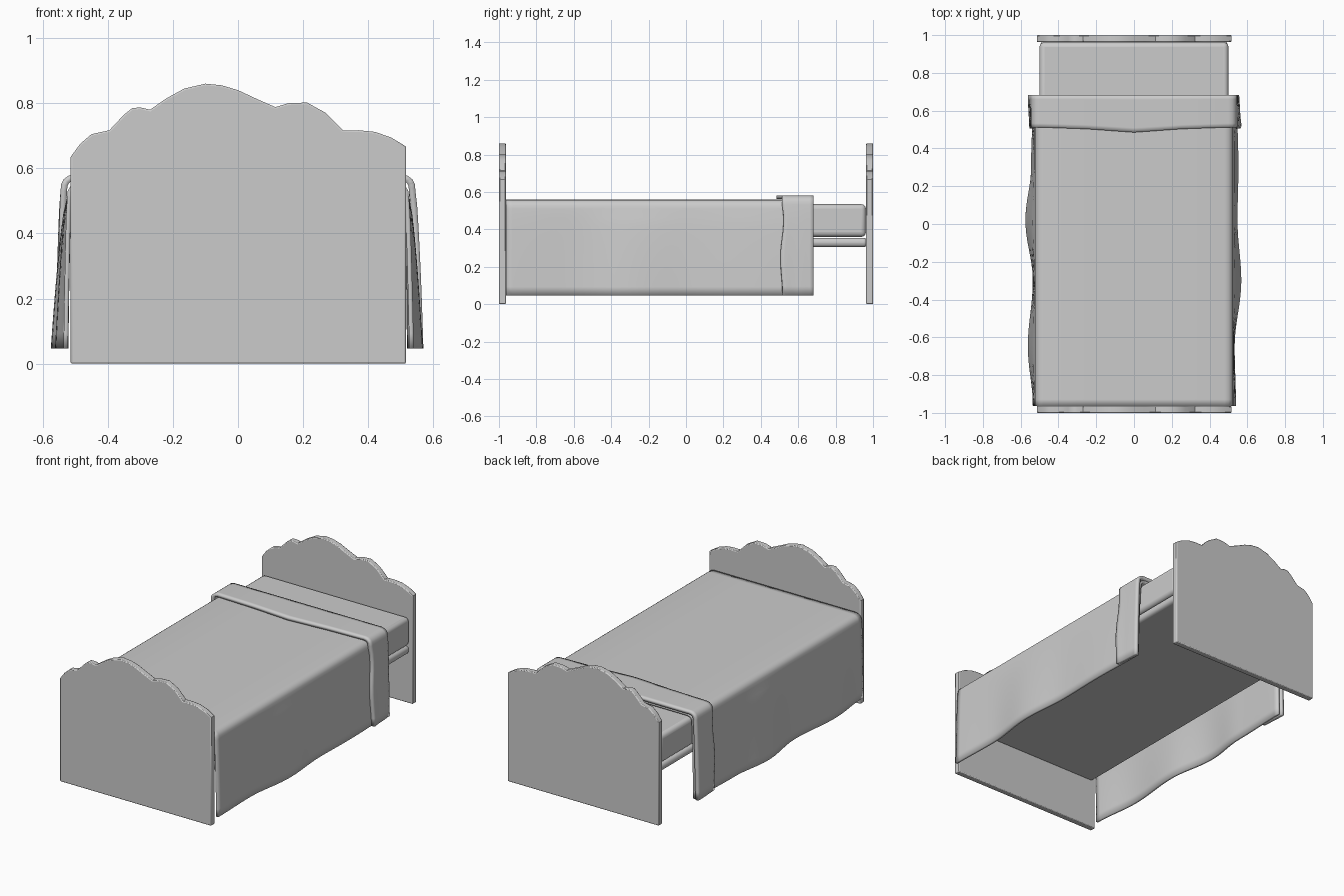
import bpy, bmesh
from math import cos, pi

if "Cube" in bpy.data.objects:
    bpy.data.objects.remove(bpy.data.objects["Cube"])

# One plain grey for everything
grey = bpy.data.materials.new("plain grey")
grey.use_nodes = True
grey.diffuse_color = (0.6, 0.6, 0.6, 1)
grey.node_tree.nodes["Principled BSDF"].inputs["Base Color"].default_value = (0.6, 0.6, 0.6, 1)


def add_object(name, bm, bevel=0, segments=2, thickness=0, angle=35):
    bmesh.ops.recalc_face_normals(bm, faces=bm.faces)
    mesh = bpy.data.meshes.new(name)
    bm.to_mesh(mesh)
    bm.free()
    mesh.materials.append(grey)
    obj = bpy.data.objects.new(name, mesh)
    bpy.context.collection.objects.link(obj)
    if thickness:
        mod = obj.modifiers.new("thickness", 'SOLIDIFY')
        mod.thickness, mod.offset = thickness, -1
    if bevel:
        mod = obj.modifiers.new("soft edges", 'BEVEL')
        mod.width, mod.segments = bevel, segments
        mod.limit_method, mod.angle_limit = 'ANGLE', pi / 3
    bpy.ops.object.select_all(action='DESELECT')
    obj.select_set(True)
    bpy.context.view_layer.objects.active = obj
    bpy.ops.object.shade_smooth_by_angle(angle=angle * pi / 180)
    return obj


def box(name, half_x, y0, y1, z0, z1, bevel, segments):
    bm = bmesh.new()
    bmesh.ops.create_cube(bm, size=1)
    for v in bm.verts:
        v.co = (v.co.x * 2 * half_x, (y0 + y1) / 2 + v.co.y * (y1 - y0),
                (z0 + z1) / 2 + v.co.z * (z1 - z0))
    return add_object(name, bm, bevel, segments)


# Scalloped end boards: the same uneven cloud outline at both ends
SCALLOPS = [(-.514, .635), (-.485, .675), (-.45, .705), (-.395, .717), (-.35, .765),
            (-.325, .785), (-.3, .787), (-.27, .78), (-.22, .815), (-.165, .845),
            (-.1, .86), (-.05, .855), (0, .84), (.06, .812), (.115, .788), (.155, .8),
            (.212, .802), (.27, .77), (.323, .716), (.37, .717), (.42, .712),
            (.47, .695), (.516, .667)]


def end_board(name, y0, y1):
    bm = bmesh.new()
    outline = [(-.514, 0)] + SCALLOPS + [(.516, 0)]
    face = bm.faces.new([bm.verts.new((x, y0, z)) for x, z in outline])
    out = bmesh.ops.extrude_face_region(bm, geom=[face])
    moved = [g for g in out["geom"] if isinstance(g, bmesh.types.BMVert)]
    bmesh.ops.translate(bm, verts=moved, vec=(0, y1 - y0, 0))
    return add_object(name, bm, .005, 2)


end_board("footboard", -1, -.963)
end_board("headboard", .963, 1)

# Bed base and mattress
box("bed_base", .495, -.97, .97, .305, .355, .022, 4)
box("mattress", .5, -.962, .962, .36, .535, .025, 4)


def blend(keys, t):
    """Smoothly interpolate sorted (position, value) pairs."""
    if t <= keys[0][0]:
        return keys[0][1]
    for (a, va), (b, vb) in zip(keys, keys[1:]):
        if t <= b:
            return va + (vb - va) * (1 - cos(pi * (t - a) / (b - a))) / 2
    return keys[-1][1]


def drape(name, top, shoulder, hems, y_front, y_back, rows, thickness):
    """Cloth lying over the mattress, with both sides hanging in loose waves."""
    hem_z, steps = .047, 10
    bm = bmesh.new()
    grid = []
    for i in range(rows + 1):
        def side(sign, hem_keys):
            pts = [(.25, top), (shoulder - .045, top), (shoulder - .025, top - .004),
                   (shoulder - .01, top - .015), (shoulder - .002, top - .03)]
            for k in range(steps + 1):
                t = k / steps
                z = top - .05 + (hem_z - top + .05) * t
                pts.append((("hang", t), z))
            line = []
            for x, z in pts:
                edge = y_front(sign, x, z)
                y = edge + (y_back - edge) * i / rows
                if isinstance(x, tuple):
                    x = shoulder + (blend(hem_keys, y) - shoulder) * x[1] ** .65
                line.append((sign * x, y, z))
            return line
        mid = y_front(0, 0, top)
        row = side(-1, hems[0])[::-1] + [(0, mid + (y_back - mid) * i / rows, top)] + side(1, hems[1])
        grid.append([bm.verts.new(p) for p in row])
    for a, b in zip(grid, grid[1:]):
        for j in range(len(a) - 1):
            bm.faces.new((a[j], a[j + 1], b[j + 1], b[j]))
    obj = add_object(name, bm, 0, 2, thickness, 40)
    # Make sure the thickness grows inward, below the top surface
    if obj.data.polygons[len(a) // 2].normal.z < 0:
        obj.data.flip_normals()
    return obj


# Blanket with wavy hems
left_hem = [(-.96, .54), (-.65, .533), (-.3, .568), (.02, .548), (.3, .553), (.68, .545)]
right_hem = [(-.96, .536), (-.65, .562), (-.3, .536), (.02, .575), (.3, .545), (.68, .535)]
drape("blanket", .56, .525, (right_hem, left_hem),
      lambda sign, x, z: -.963, .675, 48, .014)


# Turned-down band across the blanket, with a wavering front edge
def band_edge(sign, x, z):
    if isinstance(x, tuple):
        return blend([(.047, .517), (.25, .505), (.45, .522), (.58, .51)], z)
    return blend([(0, .485), (.25, .503), (.5, .512)], x)


drape("blanket_fold", .582, .545,
      ([(.5, .555), (.68, .562)], [(.5, .57), (.6, .562), (.68, .557)]),
      band_edge, .682, 8, .02)
